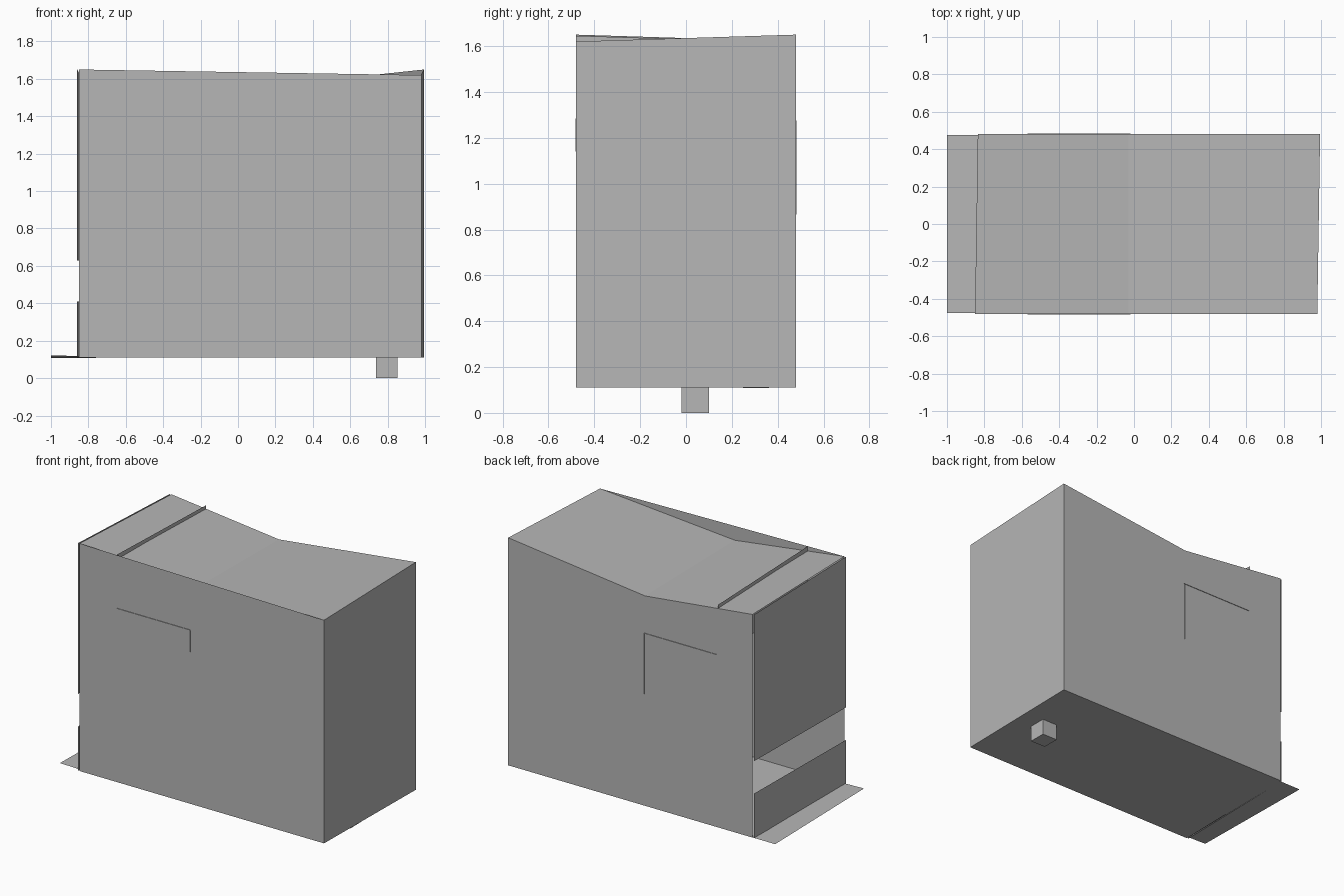
import bpy

cube = bpy.data.objects.get("Cube")
if cube:
    bpy.data.objects.remove(cube, do_unlink=True)

grey = bpy.data.materials.new("plain grey board")
grey.use_nodes = True
colour = (0.47, 0.47, 0.47, 1)
grey.diffuse_color = colour
grey.node_tree.nodes["Principled BSDF"].inputs["Base Color"].default_value = colour

DEPTH = 0.48    # half depth of the box
BASE = 0.11     # height of the box floor


def make(name, verts, faces):
    mesh = bpy.data.meshes.new(name)
    mesh.from_pydata(verts, [], faces)
    mesh.materials.append(grey)
    obj = bpy.data.objects.new(name, mesh)
    bpy.context.scene.collection.objects.link(obj)
    return obj


def sheet(name, front, back, depth=DEPTH):
    """Thin board spanning a front (x, z) profile to a back one."""
    n = len(front)
    verts = [(x, -depth, z) for x, z in front] + [(x, depth, z) for x, z in back]
    faces = [(i, i + 1, n + i + 1, n + i) for i in range(n - 1)]
    return make(name, verts, faces)


def wall(name, outline, y):
    """Flat upright board from an (x, z) outline, facing away from the centre."""
    if y > 0:
        outline = outline[::-1]
    return make(name, [(x, y, z) for x, z in outline], [tuple(range(len(outline)))])


# Corners of the slightly skewed box
FL, FR = (-0.85, 1.65), (0.98, 1.62)
BL, BR = (-0.835, 1.62), (0.995, 1.65)

# Front wall has a straight top; back wall follows the sagging lid
wall("front_wall", [(FL[0], BASE), (FR[0], BASE), FR, FL], -DEPTH)
wall("back_wall", [(BL[0], BASE), (BR[0], BASE), BR, (-0.03, 1.53), BL], DEPTH)
sheet("sagging_lid", [FL, (-0.03, 1.54), FR], [BL, (-0.03, 1.53), BR])
sheet("floor", [(FR[0], BASE), (FL[0], BASE)], [(BR[0], BASE), (BL[0], BASE)])
sheet("right_wall", [FR, (FR[0], BASE)], [BR, (BR[0], BASE)])

# Open end: two boards with a slot between them
for name, low, high_front, high_back in (("lower_end_board", BASE, 0.41, 0.41),
                                         ("upper_end_board", 0.63, 1.65, 1.62)):
    sheet(name, [(-0.86, low), (-0.86, high_front)], [(-0.845, low), (-0.845, high_back)])

# Flap that sticks out at the foot of the slot
sheet("floor_flap", [(-1, 0.122), (-0.76, 0.115)], [(-1, 0.108), (-0.76, 0.108)], 0.475)

# Inner partitions, with edges just showing through the walls
sheet("top_divider", [(-0.575, 1.285), (-0.575, 1.645)], [(-0.575, 1.275), (-0.575, 1.615)])
sheet("upper_shelf", [(-0.57, 1.287), (-0.02, 1.287)], [(-0.57, 1.278), (-0.02, 1.278)], 0.484)
sheet("middle_divider", [(-0.02, 1.14), (-0.02, 1.285)], [(-0.025, 0.865), (-0.025, 1.275)], 0.483)
sheet("side_shelf", [(0.56, 1.08), (0.98, 1.08)], [(0.56, 1.08), (0.995, 1.08)])
sheet("sloping_shelf", [(0.02, 0.63), (0.85, 0.40)], [(0.02, 0.63), (0.85, 0.40)])

# Small block foot under the floor
bpy.ops.mesh.primitive_cube_add(size=1, location=(0.795, 0.04, BASE / 2))
foot = bpy.context.object
foot.name = "block_foot"
foot.scale = (0.115, 0.12, BASE)
foot.data.materials.append(grey)
